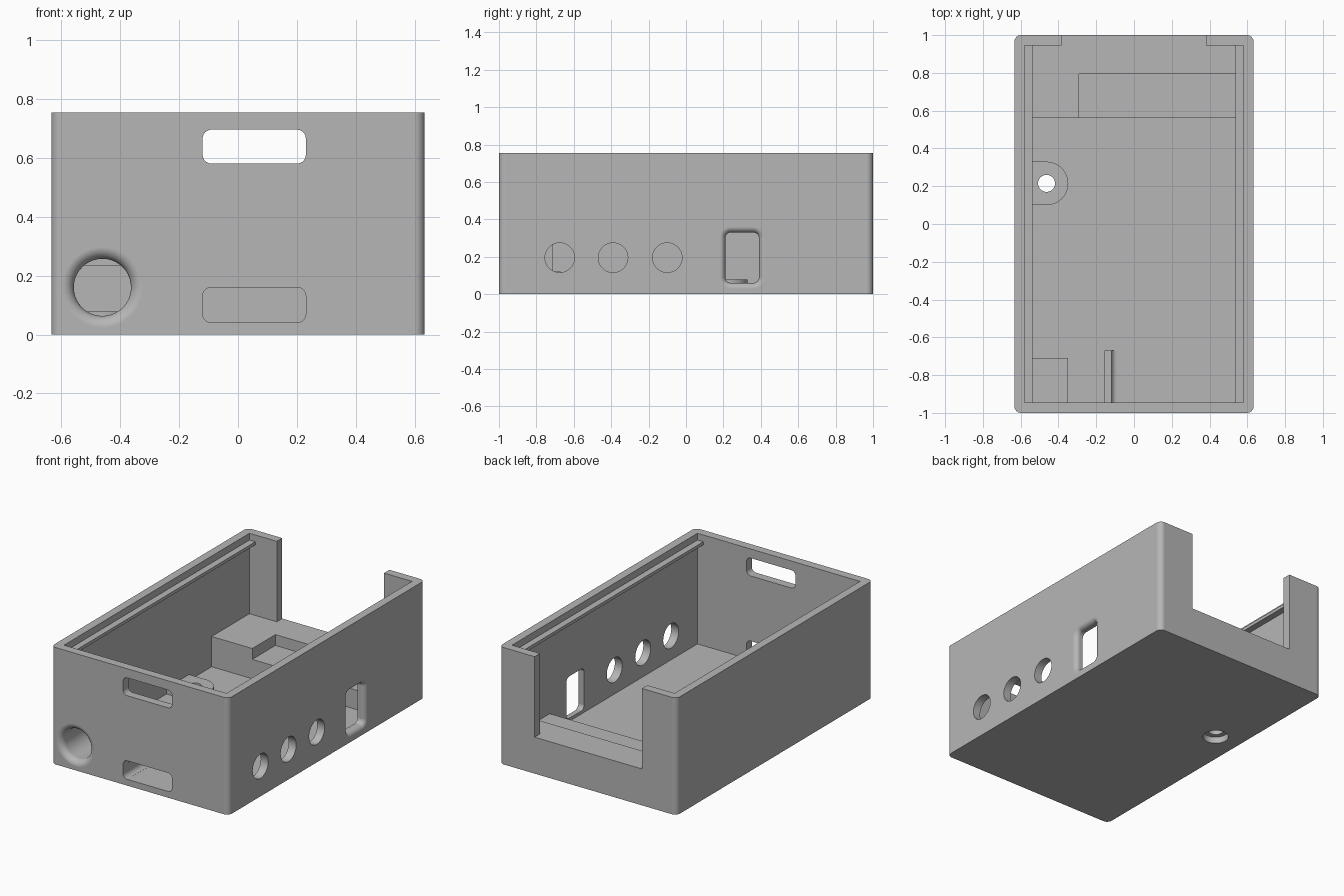
import bpy, bmesh, math
from mathutils import Vector

old = bpy.data.objects.get("Cube")
if old:
    bpy.data.objects.remove(old, do_unlink=True)

grey = bpy.data.materials.new("plain grey")
grey.use_nodes = True
colour = (0.47, 0.47, 0.47, 1)
grey.diffuse_color = colour
grey.node_tree.nodes["Principled BSDF"].inputs["Base Color"].default_value = colour

AXES = {
    "X": lambda u, v, d: Vector((d, u, v)),
    "Y": lambda u, v, d: Vector((u, d, v)),
    "Z": lambda u, v, d: Vector((u, v, d)),
}


def rounded(u0, u1, v0, v1, r, grow=0, seg=10):
    """Outline of a rounded rectangle, optionally grown outward."""
    pts = []
    corners = [(u1 - r, v1 - r), (u0 + r, v1 - r), (u0 + r, v0 + r), (u1 - r, v0 + r)]
    for quarter, (cu, cv) in enumerate(corners):
        for i in range(seg + 1):
            a = math.pi / 2 * (quarter + i / seg)
            pts.append((cu + (r + grow) * math.cos(a), cv + (r + grow) * math.sin(a)))
    return pts


def loft(name, rings, axis="Z"):
    """Closed solid through (depth, outline) rings along one axis."""
    bm = bmesh.new()
    loops = [[bm.verts.new(AXES[axis](u, v, d)) for u, v in pts] for d, pts in rings]
    n = len(loops[0])
    for a, b in zip(loops, loops[1:]):
        for i in range(n):
            j = (i + 1) % n
            bm.faces.new((a[i], a[j], b[j], b[i]))
    bm.faces.new(loops[0])
    bm.faces.new(loops[-1])
    bmesh.ops.remove_doubles(bm, verts=bm.verts, dist=1e-5)
    bmesh.ops.recalc_face_normals(bm, faces=bm.faces)
    mesh = bpy.data.meshes.new(name)
    bm.to_mesh(mesh)
    bm.free()
    mesh.materials.append(grey)
    obj = bpy.data.objects.new(name, mesh)
    bpy.context.collection.objects.link(obj)
    return obj


def box(name, x0, x1, y0, y1, z0, z1):
    pts = [(x0, y0), (x1, y0), (x1, y1), (x0, y1)]
    return loft(name, [(z0, pts), (z1, pts)])


def hole(name, axis, d0, d1, u0, u1, v0, v1, r):
    pts = rounded(u0, u1, v0, v1, r)
    return loft(name, [(d0, pts), (d1, pts)], axis)


def disc(name, axis, d0, d1, u, v, r):
    return hole(name, axis, d0, d1, u - r, u + r, v - r, v + r, r)


def flared(name, axis, face, inward, depth, rect, r, flare):
    """Cutter whose mouth on the outer face is rounded over."""
    rings = [(face - inward * 0.05, rounded(*rect, r, flare))]
    for i in range(9):
        a = math.pi / 2 * i / 8
        rings.append((face + inward * flare * math.sin(a),
                      rounded(*rect, r, flare * (1 - math.cos(a)))))
    rings.append((face + inward * depth, rounded(*rect, r)))
    # the flare curve is tangent to the bore at its inner end
    for i in range(9):
        t = flare * (1 - math.cos(math.pi / 2 * i / 8))
        grow = flare - math.sqrt(max(0, flare**2 - (flare - t)**2))
        rings[i + 1] = (face + inward * t, rounded(*rect, r, grow))
    return loft(name, rings, axis)


def cut(target, cutters):
    bpy.context.view_layer.objects.active = target
    for c in cutters:
        c.hide_render = True
        mod = target.modifiers.new("cut", "BOOLEAN")
        mod.operation = "DIFFERENCE"
        mod.solver = "EXACT"
        mod.object = c
        bpy.ops.object.modifier_apply(modifier=mod.name)


W, H = 0.633, 0.754      # half width, height
IX, IY = 0.58, 0.945     # cavity half sizes
FLOOR = 0.04
LEDGE = 0.235

# Cutters
cavity = box("cavity_cutter", -IX, IX, -IY, IY, FLOOR, 1)
back_opening = box("back_opening_cutter", -0.385, 0.38, 0.9, 1.1, LEDGE, 1)
upper_window = hole("upper_window_cutter", "Y", -1.1, -0.6, -0.12, 0.23, 0.58, 0.695, 0.03)
lower_window = hole("lower_window_cutter", "Y", -1.1, -0.6, -0.12, 0.23, 0.0405, 0.16, 0.03)
side_holes = [disc("side_hole_cutter", "X", 0.5, 0.7, y, 0.195, 0.079)
              for y in (-0.675, -0.39, -0.1)]
side_slot = flared("side_slot_cutter", "X", W, -1, 0.12, (0.21, 0.39, 0.06, 0.33), 0.03, 0.03)
front_port = flared("front_port_cutter", "Y", -1, 1, 0.4,
                    (-0.557, -0.363, 0.063, 0.257), 0.097, 0.04)
screw_hole = disc("screw_hole_cutter", "Z", -0.1, 0.2, -0.463, 0.215, 0.045)
screw_recess = disc("screw_recess_cutter", "Z", -0.1, 0.042, -0.463, 0.215, 0.077)
tray_notch = box("tray_notch_cutter", -0.29, 0.7, 0.5, 0.795, 0.165, 0.4)
cutters = [cavity, back_opening, upper_window, lower_window, *side_holes, side_slot,
           front_port, screw_hole, screw_recess, tray_notch]

# Outer shell
shell = hole("housing_shell", "Z", 0, H, -W, W, -1, 1, 0.035)
cut(shell, [cavity, back_opening, upper_window, lower_window, *side_holes,
            side_slot, front_port, screw_recess])

# Stepped block at the back
back_block = box("back_block", -IX, IX, 0.56, IY, FLOOR, LEDGE)
cut(back_block, [tray_notch])

# Block around the front port
port_block = box("port_block", -IX, -0.35, -IY, -0.71, FLOOR, 0.275)
cut(port_block, [front_port])

# Rib beside the lower window
rib = box("floor_rib", -0.155, -0.09, -IY, -0.67, FLOOR, 0.12)
cut(rib, [lower_window])

# Screw boss, rounded on its inner side
arc = [(-0.463 + 0.115 * math.sin(a), 0.215 - 0.115 * math.cos(a))
       for a in (math.pi * i / 24 for i in range(25))]
outline = [(-IX, 0.1)] + arc + [(-IX, 0.33)]
boss = loft("screw_boss", [(FLOOR - 0.005, outline), (0.078, outline)])
cut(boss, [screw_hole, screw_recess])

# Lid rails along both side walls
rails = [box(side + "_lid_rail", *sorted((s * IX, s * 0.538)), -IY, IY, 0.69, 0.71)
         for side, s in (("left", 1), ("right", -1))]

for c in cutters:
    bpy.data.objects.remove(c, do_unlink=True)

# Smooth curved faces, keep edges crisp
bpy.ops.object.select_all(action="DESELECT")
for obj in [shell, back_block, port_block, rib, boss, *rails]:
    obj.select_set(True)
    bpy.context.view_layer.objects.active = obj
    bpy.ops.object.shade_smooth_by_angle(angle=math.radians(30))
    obj.select_set(False)
    weighted = obj.modifiers.new("even normals", "WEIGHTED_NORMAL")
    weighted.keep_sharp = True
